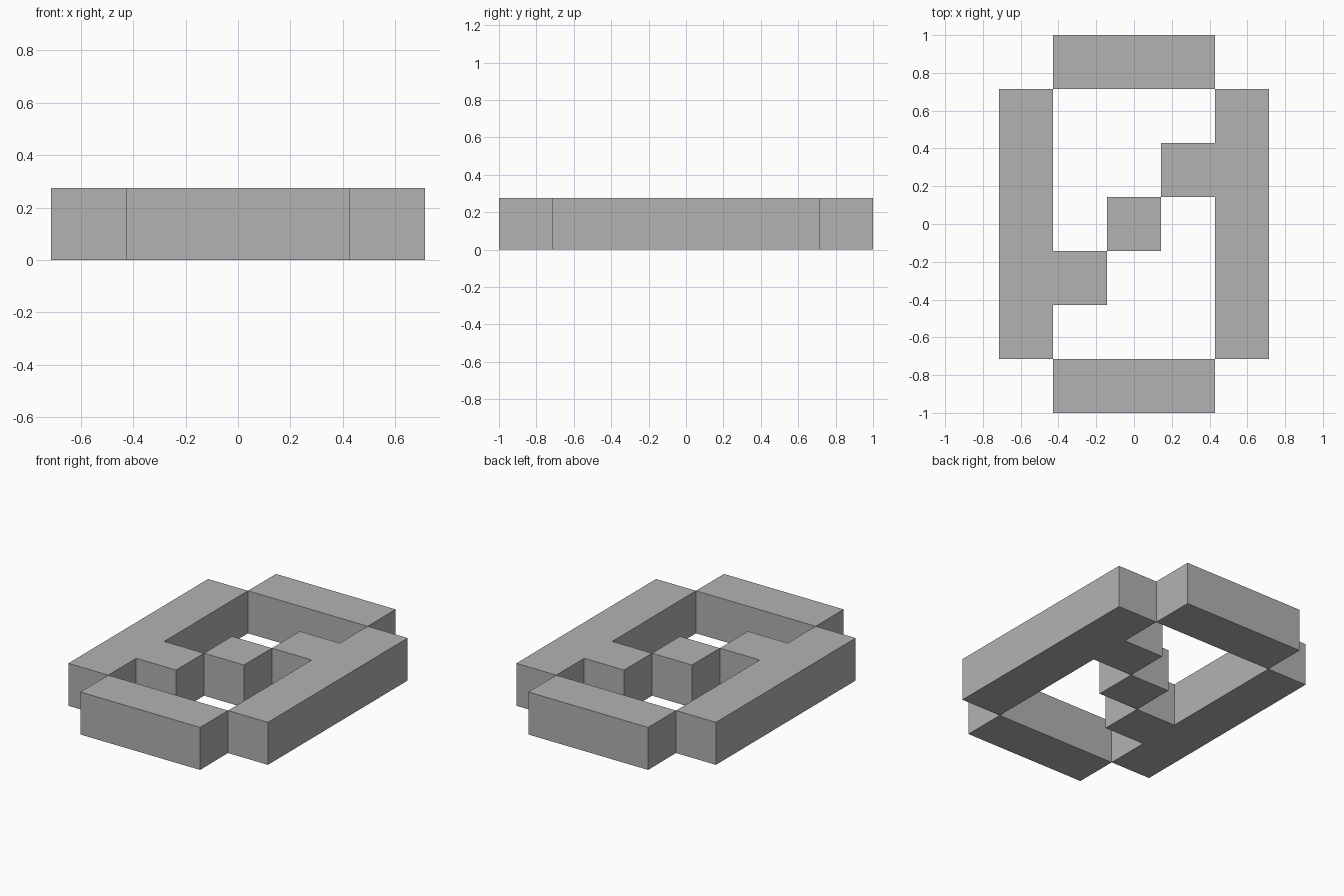
import bpy
import bmesh

cube = bpy.data.objects.get("Cube")
if cube:
    bpy.data.objects.remove(cube, do_unlink=True)

CELL = 2 / 7      # one grid square
HEIGHT = 0.275

grey = bpy.data.materials.new("mid_grey")
grey.use_nodes = True
colour = (0.448, 0.448, 0.448, 1)
grey.diffuse_color = colour
grey.node_tree.nodes["Principled BSDF"].inputs["Base Color"].default_value = colour


def slab(name, outline, turn=1):
    """Extrude an outline given in cells; turn=-1 rotates it half a turn."""
    bm = bmesh.new()
    verts = [bm.verts.new((turn * x * CELL, turn * y * CELL, 0)) for x, y in outline]
    base = bm.faces.new(verts)
    top = bmesh.ops.extrude_face_region(bm, geom=[base])["geom"]
    for v in top:
        if isinstance(v, bmesh.types.BMVert):
            v.co.z = HEIGHT
    bmesh.ops.recalc_face_normals(bm, faces=bm.faces)
    mesh = bpy.data.meshes.new(name)
    bm.to_mesh(mesh)
    bm.free()
    mesh.materials.append(grey)
    obj = bpy.data.objects.new(name, mesh)
    bpy.context.collection.objects.link(obj)


def rectangle(x0, y0, x1, y1):
    return [(x0, y0), (x1, y0), (x1, y1), (x0, y1)]


# End bars
end_bar = rectangle(-1.5, 2.5, 1.5, 3.5)
slab("back_bar", end_bar)
slab("front_bar", end_bar, -1)

# Side bars, each with a square stub pointing inward
side_bar = [(1.5, -2.5), (2.5, -2.5), (2.5, 2.5), (1.5, 2.5),
            (1.5, 1.5), (0.5, 1.5), (0.5, 0.5), (1.5, 0.5)]
slab("left_bar", side_bar)
slab("right_bar", side_bar, -1)

# Centre block
slab("centre_block", rectangle(-0.5, -0.5, 0.5, 0.5))
